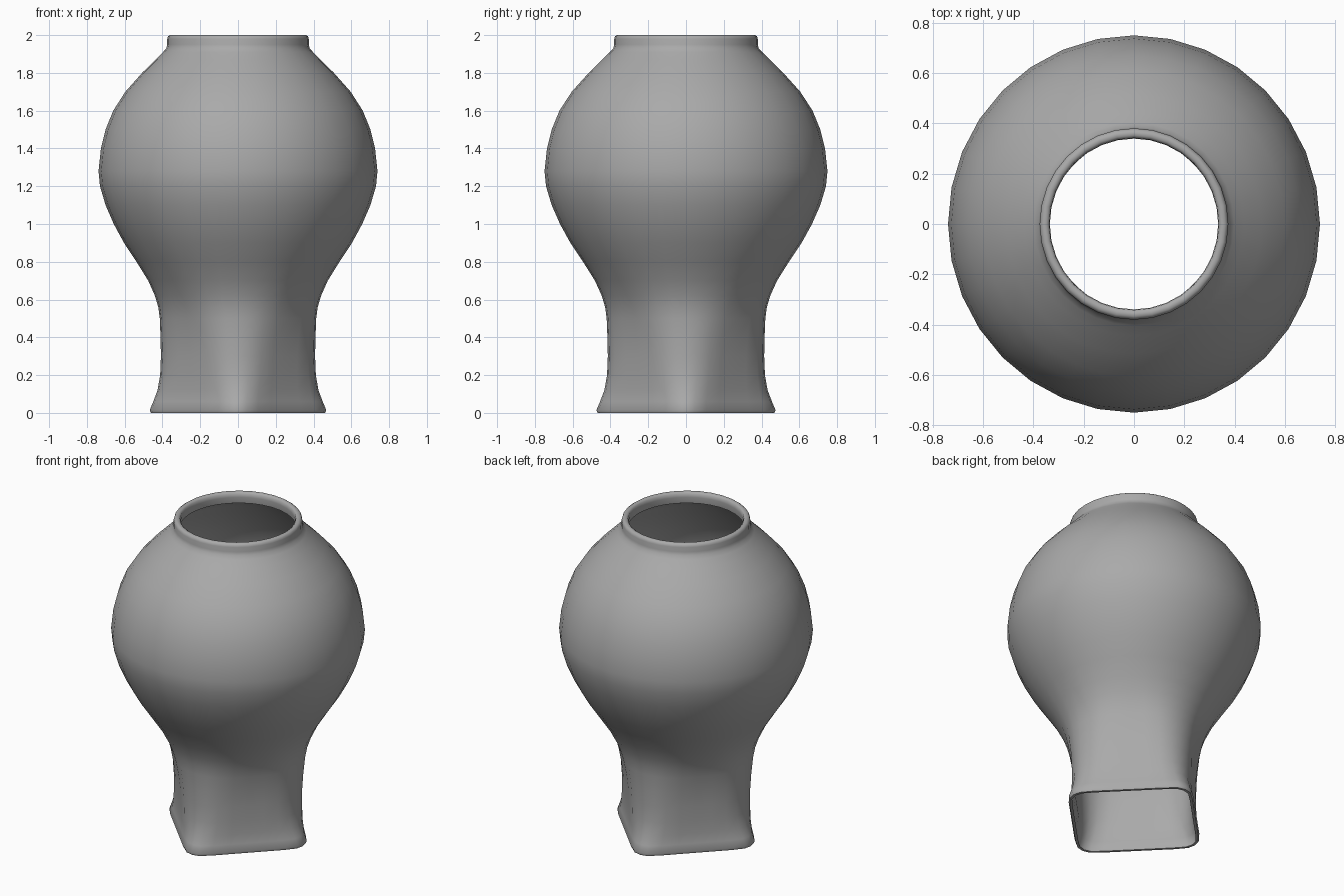
import bpy, bmesh
from math import pi, sin, cos, sqrt, atan2, radians

SEGMENTS = 32
WALL = 0.016

cube = bpy.data.objects.get("Cube")
if cube:
    bpy.data.objects.remove(cube, do_unlink=True)


def make_material(name, value):
    mat = bpy.data.materials.new(name)
    mat.use_nodes = True
    colour = (value, value, value, 1)
    mat.diffuse_color = colour
    mat.node_tree.nodes["Principled BSDF"].inputs["Base Color"].default_value = colour
    return mat


def rounded_square_radius(angle, centre, corner):
    """Polar radius of a diamond-set square with rounded corners."""
    fold = abs((angle + pi / 4) % (pi / 2) - pi / 4)
    half = corner * sqrt(0.5)
    if fold <= atan2(half, centre + half):
        return centre * cos(fold) + sqrt(corner ** 2 - (centre * sin(fold)) ** 2)
    return (corner + centre * sqrt(0.5)) / cos(pi / 4 - fold)


def add_ring(bm, z, reach, centre, inset=0):
    """One section: reach is the corner distance, centre the corner arc's centre."""
    corner = reach - centre - inset
    crowding = min(0.55, centre * 1.6)
    ring = []
    for i in range(SEGMENTS):
        t = 2 * pi * i / SEGMENTS
        angle = t - crowding * sin(4 * t) / 4
        r = rounded_square_radius(angle, centre, corner)
        ring.append(bm.verts.new((0.986 * r * cos(angle), r * sin(angle), z)))
    return ring


# Square foot blending into the round belly: height, reach, arc centre
foot = [(0.015, 0.474, 0.36), (0.06, 0.455, 0.33), (0.12, 0.432, 0.27),
        (0.2, 0.418, 0.215), (0.3, 0.414, 0.19), (0.4, 0.416, 0.16),
        (0.5, 0.42, 0.11), (0.56, 0.428, 0.08), (0.62, 0.446, 0.05),
        (0.7, 0.482, 0.02)]
# Belly and shoulder: height, radius
belly = [(0.8, 0.545), (0.9, 0.612), (1, 0.667), (1.1, 0.711), (1.2, 0.741),
         (1.28, 0.749), (1.4, 0.736), (1.5, 0.711), (1.6, 0.67), (1.7, 0.605),
         (1.8, 0.515), (1.87, 0.443), (1.91, 0.403)]
# Rolled lip, outside to inside
lip = [(1.93, 0.385), (1.95, 0.38), (1.98, 0.38), (1.993, 0.376), (2, 0.366),
       (2, 0.352), (1.992, 0.342), (1.97, 0.339), (1.93, 0.345)]

body = foot + [(z, r, 0) for z, r in belly]
bm = bmesh.new()
rings = [add_ring(bm, 0, 0.468, 0.36)]
rings += [add_ring(bm, *section) for section in body]
rings += [add_ring(bm, z, r, 0) for z, r in lip]
rings += [add_ring(bm, *section, inset=WALL) for section in reversed(body)]
rings.append(add_ring(bm, 0, 0.468, 0.36, inset=WALL))

# Join the sections into a closed wall that is open at both ends
for low, high in zip(rings, rings[1:] + rings[:1]):
    for i in range(SEGMENTS):
        j = (i + 1) % SEGMENTS
        bm.faces.new((low[i], low[j], high[j], high[i]))
bmesh.ops.recalc_face_normals(bm, faces=bm.faces)

mesh = bpy.data.meshes.new("vase_body")
bm.to_mesh(mesh)
bm.free()
mesh.materials.append(make_material("grey clay", 0.4))
vase = bpy.data.objects.new("vase_body", mesh)
bpy.context.collection.objects.link(vase)
bpy.ops.object.select_all(action='DESELECT')
vase.select_set(True)
bpy.context.view_layer.objects.active = vase
bpy.ops.object.shade_smooth_by_angle(angle=radians(55))
